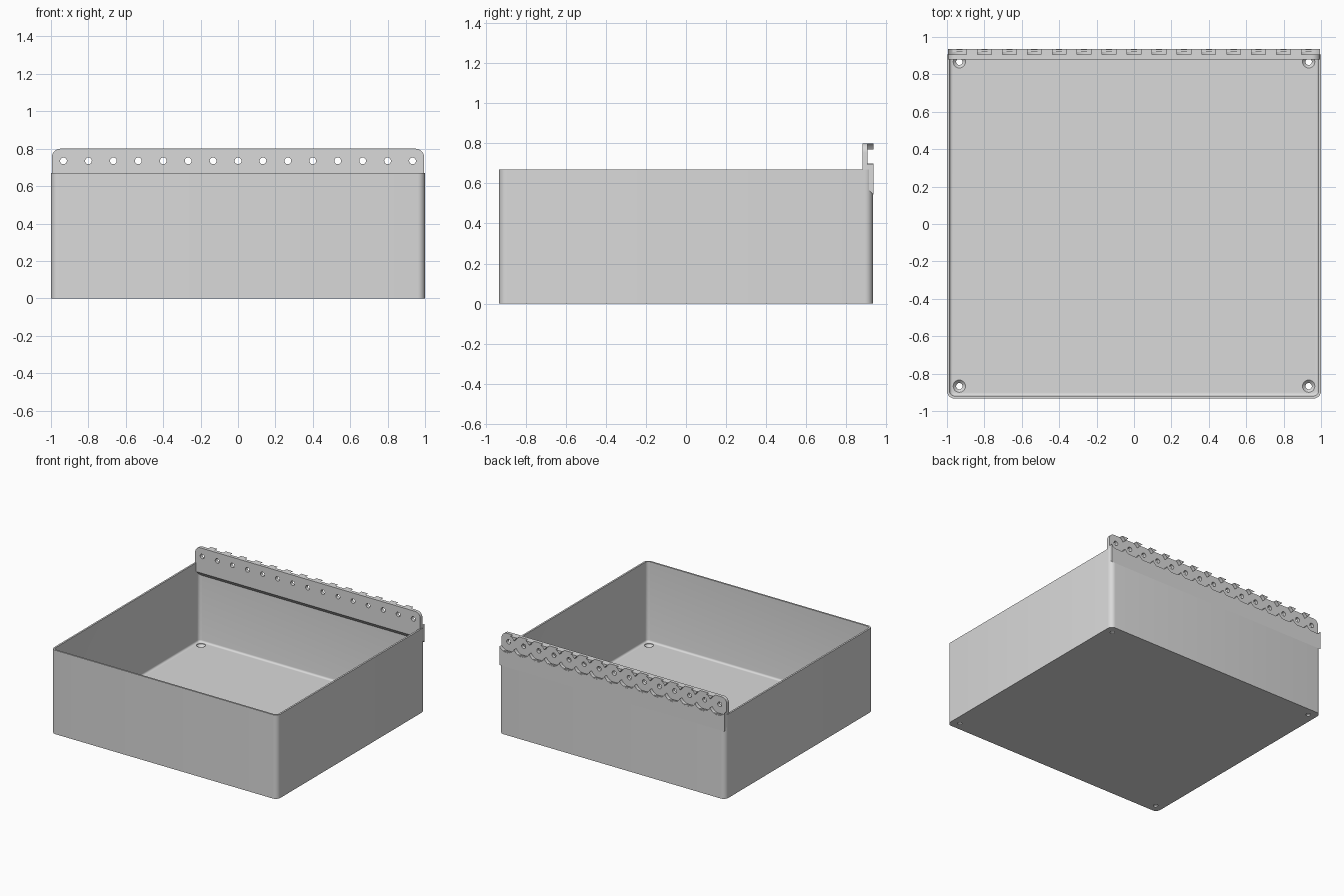
import bpy, bmesh
from math import sin, cos, pi, acos, radians

cube = bpy.data.objects.get("Cube")
if cube:
    bpy.data.objects.remove(cube, do_unlink=True)

grey = bpy.data.materials.new("plain_grey")
grey.use_nodes = True
grey.diffuse_color = (0.7, 0.7, 0.7, 1)
grey.node_tree.nodes["Principled BSDF"].inputs["Base Color"].default_value = (0.7, 0.7, 0.7, 1)

W, D, H = 1.0, 0.933, 0.67          # half width, half depth, wall height
WALL, FLOOR, CORNER = 0.014, 0.03, 0.04
FRONT, MID, BACK, TOP = 0.88, 0.907, 0.935, 0.80
HOLE_Z, PITCH, COUNT, SCALLOP = 0.735, 0.1333, 15, 0.075
hole_xs = [(i - (COUNT - 1) / 2) * PITCH for i in range(COUNT)]


def finish(bm, name):
    bmesh.ops.recalc_face_normals(bm, faces=bm.faces)
    mesh = bpy.data.meshes.new(name)
    bm.to_mesh(mesh)
    bm.free()
    mesh.materials.append(grey)
    obj = bpy.data.objects.new(name, mesh)
    bpy.context.collection.objects.link(obj)
    return obj


def loft(bm, loops):
    """Closed solid through a series of equal-length point loops."""
    rings = [[bm.verts.new(p) for p in loop] for loop in loops]
    for a, b in zip(rings, rings[1:]):
        for i in range(len(a)):
            j = (i + 1) % len(a)
            bm.faces.new((a[i], a[j], b[j], b[i]))
    bm.faces.new(rings[0][::-1])
    bm.faces.new(rings[-1])


def rounded_rect(inset, z, steps=6):
    r = CORNER - inset
    pts = []
    for k, (sx, sy) in enumerate(((1, 1), (-1, 1), (-1, -1), (1, -1))):
        for i in range(steps + 1):
            a = (k + i / steps) * pi / 2
            pts.append((sx * (W - CORNER) + r * cos(a), sy * (D - CORNER) + r * sin(a), z))
    return pts


def circle(r, n=24):
    return [(r * cos(2 * pi * i / n), r * sin(2 * pi * i / n)) for i in range(n)]


def cut(obj, cutter):
    mod = obj.modifiers.new("cut", "BOOLEAN")
    mod.operation, mod.solver, mod.object = "DIFFERENCE", "EXACT", cutter
    bpy.context.view_layer.objects.active = obj
    bpy.ops.object.modifier_apply(modifier=mod.name)
    bpy.data.objects.remove(cutter, do_unlink=True)


def smooth(obj):
    bpy.ops.object.select_all(action="DESELECT")
    obj.select_set(True)
    bpy.context.view_layer.objects.active = obj
    bpy.ops.object.shade_smooth_by_angle(angle=radians(30))


# Open tray with rounded corners and a small fillet around the floor
fillet = 0.015
loops = [rounded_rect(0, 0), rounded_rect(0, H), rounded_rect(WALL, H)]
for i in range(5):
    a = i / 4 * pi / 2
    loops.append(rounded_rect(WALL + fillet * (1 - cos(a)), FLOOR + fillet * (1 - sin(a))))
bm = bmesh.new()
loft(bm, loops)
tray = finish(bm, "tray")

# Countersunk floor screw holes
bm = bmesh.new()
for sx in (-1, 1):
    for sy in (-1, 1):
        loft(bm, [[(sx * 0.934 + x, sy * 0.867 + y, z) for x, y in circle(r)]
                  for r, z in ((0.017, -0.02), (0.017, 0.01), (0.033, 0.026), (0.033, 0.06))])
cut(tray, finish(bm, "floor_hole_cutter"))
smooth(tray)

# Mounting rail: side profile swept across the width, with rounded top corners
profile = [(FRONT, TOP), (BACK, TOP), (BACK, 0.545), (FRONT, 0.60)]
bm = bmesh.new()
loft(bm, [[(x, y, z) for y, z in profile] for x in (-0.995, 0.995)])
bm.edges.ensure_lookup_table()
ends = [e for e in bm.edges
        if all(v.co.z > TOP - 0.01 for v in e.verts)
        and abs(e.verts[0].co.x - e.verts[1].co.x) < 0.01]
bmesh.ops.bevel(bm, geom=ends, offset=0.045, segments=8, profile=0.5, affect="EDGES")
rail = finish(bm, "mounting_rail")

# Scalloped recess: a chain of overlapping circles, cut into the back
cusp = acos(PITCH / 2 / SCALLOP)
lower = []
for k, cx in enumerate(hole_xs):
    start = pi if k == 0 else pi + cusp
    stop = 2 * pi if k == COUNT - 1 else 2 * pi - cusp
    for i in range(13):
        if i == 0 and k > 0:
            continue
        a = start + (stop - start) * i / 12
        lower.append((cx + SCALLOP * cos(a), SCALLOP * sin(a)))
upper = [(x, -z) for x, z in reversed(lower[1:-1])]
bm = bmesh.new()
loft(bm, [[(x, y, HOLE_Z + z) for x, z in lower + upper] for y in (MID, BACK + 0.05)])
cut(rail, finish(bm, "recess_cutter"))

# Row of through holes
bm = bmesh.new()
for cx in hole_xs:
    loft(bm, [[(cx + x, y, HOLE_Z + z) for x, z in circle(0.018)]
              for y in (FRONT - 0.05, BACK + 0.05)])
cut(rail, finish(bm, "rail_hole_cutter"))
smooth(rail)
